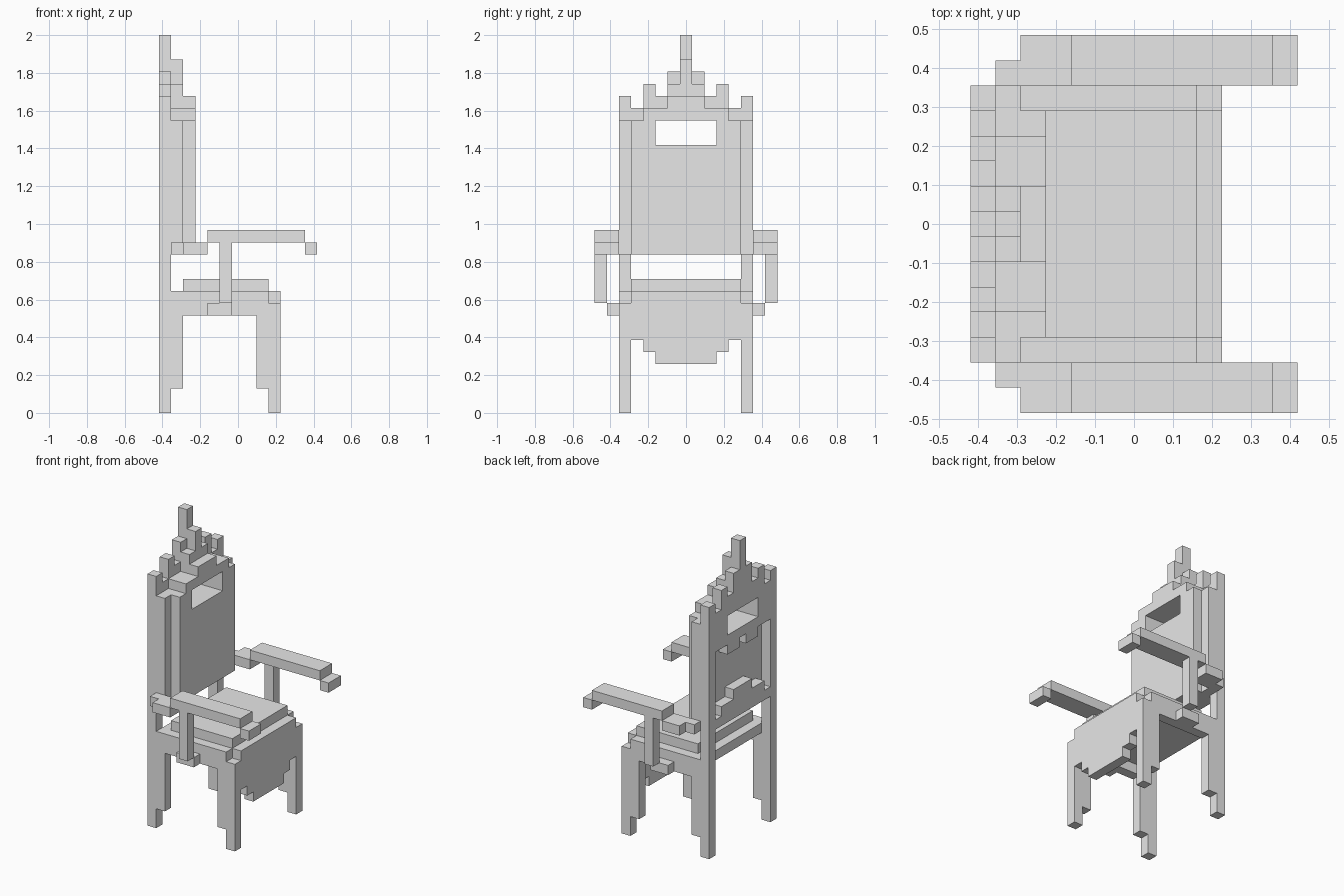
import bpy
import bmesh

cube = bpy.data.objects.get("Cube")
if cube:
    bpy.data.objects.remove(cube, do_unlink=True)

U = 2 / 31              # one block
MID = 7.5               # middle of the width in blocks


def place(x, y, z):
    return ((x - 6.5) * U, (y - MID) * U, z * U)


grey = bpy.data.materials.new("plain grey")
grey.use_nodes = True
grey.diffuse_color = (0.8, 0.8, 0.8, 1)
grey.node_tree.nodes["Principled BSDF"].inputs["Base Color"].default_value = (0.8, 0.8, 0.8, 1)


def extrude_outline(name, points, shift):
    """Solid made by sweeping a closed outline (block units) along shift."""
    bm = bmesh.new()
    face = bm.faces.new([bm.verts.new(place(*p)) for p in points])
    swept = bmesh.ops.extrude_face_region(bm, geom=[face])
    verts = [g for g in swept["geom"] if isinstance(g, bmesh.types.BMVert)]
    bmesh.ops.translate(bm, verts=verts, vec=[s * U for s in shift])
    bmesh.ops.recalc_face_normals(bm, faces=bm.faces)
    mesh = bpy.data.meshes.new(name)
    bm.to_mesh(mesh)
    bm.free()
    mesh.materials.append(grey)
    ob = bpy.data.objects.new(name, mesh)
    bpy.context.collection.objects.link(ob)
    return ob


def box(name, x, y, z):
    pts = [(x[0], y[0], z[0]), (x[1], y[0], z[0]), (x[1], y[1], z[0]), (x[0], y[1], z[0])]
    return extrude_outline(name, pts, (0, 0, z[1] - z[0]))


def steps(heights, first):
    """Stepped line across the width from the heights of one half."""
    full = heights + heights[-2::-1]
    line = []
    for i, h in enumerate(full):
        if i == 0 or h != full[i - 1]:
            if i:
                line.append((first + i, full[i - 1]))
            line.append((first + i, h))
    line.append((first + len(full), full[-1]))
    return line


def slab(name, x, tops, bottoms, first=3):
    """Upright board one block thick with stepped top and bottom."""
    line = steps(tops, first) + steps(bottoms, first)[::-1]
    return extrude_outline(name, [(x, y, z) for y, z in line], (1, 0, 0))


def cut(ob, cutter):
    mod = ob.modifiers.new("opening", 'BOOLEAN')
    mod.operation = 'DIFFERENCE'
    mod.solver = 'EXACT'
    mod.object = cutter
    bpy.context.view_layer.objects.active = ob
    bpy.ops.object.modifier_apply(modifier=mod.name)


# Backrest in three stepped layers
back = [
    slab("backrest_crest", 0, [25, 27, 26, 28, 31], [21, 21, 20, 20, 21]),
    slab("backrest_core", 1, [24, 24, 24, 25, 25, 27, 29][1:2] + [24, 25, 25, 27, 29][1:], [13] * 5),
    slab("backrest_front", 2, [24, 25, 25, 26, 26], [13] * 5),
]
opening = box("opening_cutter", (-1, 4), (5, 10), (22, 24))
opening.hide_render = True
for layer in back:
    cut(layer, opening)
bpy.data.objects.remove(opening, do_unlink=True)
slab("backrest_lower_rail", 0, [14, 15, 15, 16, 16], [13] * 5)

# Seat
box("seat_cushion", (2, 9), (3, 12), (10, 11))
box("seat_pan", (1, 9), (3, 12), (9, 10))
slab("front_apron", 9, [10] * 5, [6, 5, 4, 4, 4])

# Legs, rails and arms on both sides
for side, flip in (("left", False), ("right", True)):
    def part(name, x, y, z):
        if flip:
            y = (15 - y[1], 15 - y[0])
        box(side + "_" + name, x, y, z)

    part("back_post", (0, 1), (12, 13), (0, 26))
    part("back_post_brace", (1, 2), (12, 13), (13, 24))
    part("back_leg_brace", (1, 2), (12, 13), (2, 8))
    part("front_leg", (9, 10), (12, 13), (0, 9))
    part("front_leg_brace", (8, 9), (12, 13), (2, 8))
    part("seat_rail", (1, 9), (12, 13), (8, 10))
    part("arm_bracket", (4, 6), (13, 14), (8, 9))
    part("arm_post", (5, 6), (14, 15), (9, 14))
    part("armrest", (4, 12), (13, 15), (14, 15))
    part("armrest_tip", (12, 13), (13, 15), (13, 14))
    part("armrest_rear", (2, 4), (13, 15), (13, 14))
    part("armrest_joint", (1, 2), (13, 14), (13, 14))
